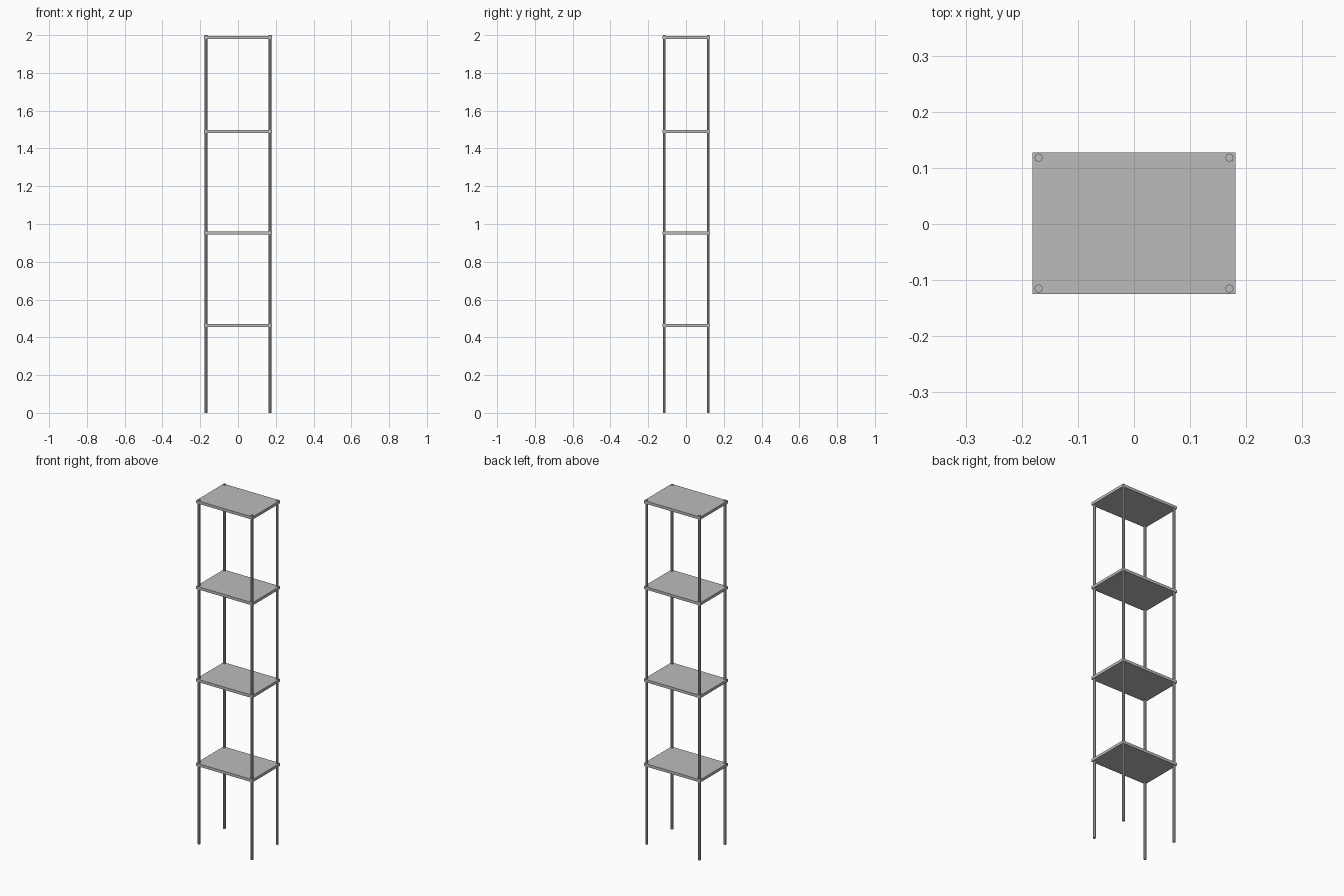
import bpy

cube = bpy.data.objects.get("Cube")
if cube:
    bpy.data.objects.remove(cube, do_unlink=True)

# Single grey finish
grey = bpy.data.materials.new("grey_metal")
grey.use_nodes = True
colour = (0.5, 0.5, 0.5, 1)
grey.diffuse_color = colour
grey.node_tree.nodes["Principled BSDF"].inputs["Base Color"].default_value = colour


def finish(name):
    obj = bpy.context.object
    obj.name = name
    obj.data.materials.append(grey)
    return obj


# Four flat shelves
shelf_heights = {"lower": 0.463, "middle": 0.952, "upper": 1.49, "top": 1.988}
for level, z in shelf_heights.items():
    bpy.ops.mesh.primitive_cube_add(size=1, location=(0, 0.001, z))
    shelf = finish(level + "_shelf")
    shelf.scale = (0.362, 0.252, 0.016)

# Thin corner posts running through every shelf
for side, x in (("left", 0.17), ("right", -0.17)):
    for end, y in (("front", -0.115), ("back", 0.118)):
        bpy.ops.mesh.primitive_cylinder_add(
            vertices=8, radius=0.0075, depth=2, location=(x, y, 1))
        finish(f"{end}_{side}_post")
        bpy.ops.object.shade_smooth_by_angle()
